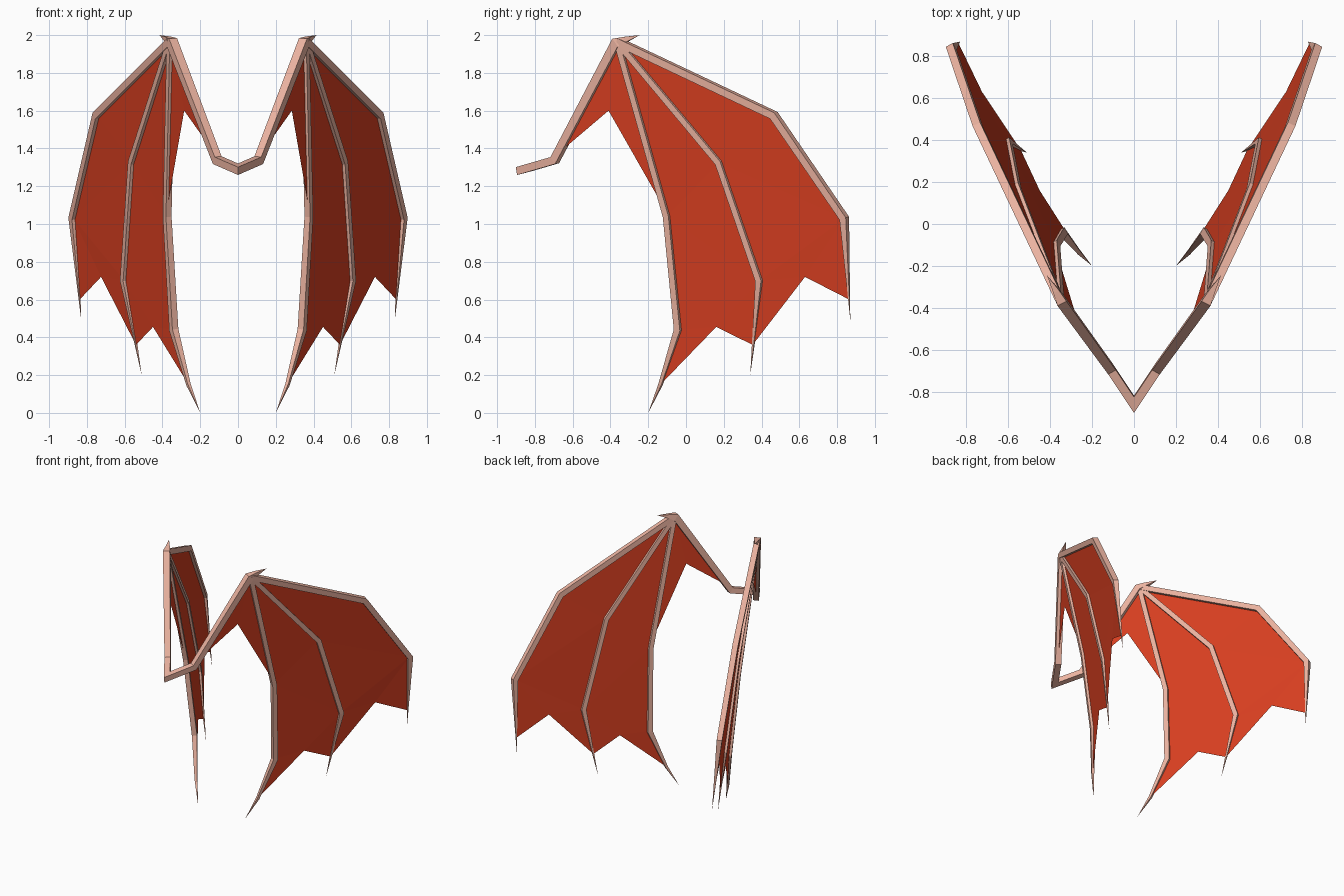
import bpy, bmesh
from mathutils import Vector as V

if "Cube" in bpy.data.objects:
    bpy.data.objects.remove(bpy.data.objects["Cube"])

WING_NORMAL = V((0.87, -0.48, -0.08)).normalized()

def material(name, color):
    m = bpy.data.materials.new(name)
    m.diffuse_color = (*color, 1)
    m.use_nodes = True
    m.node_tree.nodes["Principled BSDF"].inputs["Base Color"].default_value = m.diffuse_color
    return m

BONE = material("bone", (0.85, 0.46, 0.36))
SKIN = material("skin", (0.70, 0.05, 0.015))

def finish(name, bm, mat, merge=False):
    me = bpy.data.meshes.new(name)
    bm.to_mesh(me)
    bm.free()
    me.materials.append(mat)
    ob = bpy.data.objects.new(name, me)
    bpy.context.collection.objects.link(ob)
    mod = ob.modifiers.new("mirror", 'MIRROR')
    mod.use_axis[0] = True
    mod.use_mirror_merge = merge
    return ob

def bone(name, pts, widths, open_start=False):
    """Square rod with mitred bends; ends in a point where width is 0."""
    pts = [V(p) for p in pts]
    bm = bmesh.new()
    rings = []
    for i, p in enumerate(pts):
        a = (p - pts[i - 1]).normalized() if i else (pts[1] - p).normalized()
        b = (pts[i + 1] - p).normalized() if i < len(pts) - 1 else a
        t = (a + b).normalized()
        n = (WING_NORMAL - t * WING_NORMAL.dot(t)).normalized()
        s = t.cross(n) / max(t.dot(a), 0.6)
        h = widths[i] / 2
        if h == 0:
            rings.append([bm.verts.new(p)])
            continue
        ring = [p + n * h * u + s * h * v for u, v in ((1, 1), (-1, 1), (-1, -1), (1, -1))]
        if i == 0 and open_start:
            ring = [q - b * (q.x / b.x) for q in ring]   # cut flush at the mirror plane
        rings.append([bm.verts.new(q) for q in ring])
    for r, q in zip(rings, rings[1:]):
        for k in range(4):
            j = (k + 1) % 4
            bm.faces.new((r[k], r[j], q[j], q[k]) if len(q) == 4 else (r[k], r[j], q[0]))
    if not open_start:
        bm.faces.new(rings[0][::-1])
    bmesh.ops.recalc_face_normals(bm, faces=bm.faces)
    return finish(name, bm, BONE, open_start)

# Joint positions of the right wing
wrist = (0.355, -0.36, 1.965)
f1 = [wrist, (0.745, 0.465, 1.575), (0.872, 0.838, 1.03), (0.83, 0.87, 0.49)]
f2 = [wrist, (0.56, 0.175, 1.325), (0.602, 0.39, 0.70), (0.51, 0.34, 0.20)]
f3 = [wrist, (0.375, -0.10, 1.04), (0.34, -0.04, 0.44), (0.262, -0.135, 0.15), (0.20, -0.20, 0.0)]

# Arm with wrist claw
bone("arm", [(0, -0.86, 1.29), (0.11, -0.695, 1.338), (0.35, -0.365, 1.962),
             (0.372, -0.32, 1.977), (0.415, -0.245, 2.0)],
     [0.042, 0.042, 0.048, 0.03, 0], True)

# Fingers
bone("outer_finger", f1, [0.04, 0.04, 0.038, 0])
bone("middle_finger", f2, [0.034, 0.034, 0.034, 0])
bone("inner_finger", f3, [0.034, 0.034, 0.036, 0.018, 0])

# Membrane sheet stretched between the bones
P = dict(w=wrist, a=f1[1], b=f1[2], c=(0.838, 0.864, 0.60), n1=(0.725, 0.63, 0.72),
         d=f2[1], e=f2[2], f=(0.54, 0.353, 0.36), n2=(0.45, 0.16, 0.455),
         g=f3[1], h=f3[2], i=f3[3], n3=(0.285, -0.41, 1.60),
         j=(0.372, -0.125, 1.10), k=(0.125, -0.675, 1.375))
bm = bmesh.new()
v = {key: bm.verts.new(p) for key, p in P.items()}
for tri in ("w d a", "a d b", "d e b", "b e n1", "b n1 c", "e f n1",
            "w g d", "g e d", "g h e", "h n2 e", "e n2 f", "h i n2",
            "w k n3", "w n3 j", "w j g"):
    bm.faces.new([v[key] for key in tri.split()])
bmesh.ops.recalc_face_normals(bm, faces=bm.faces)
finish("wing_membrane", bm, SKIN)
